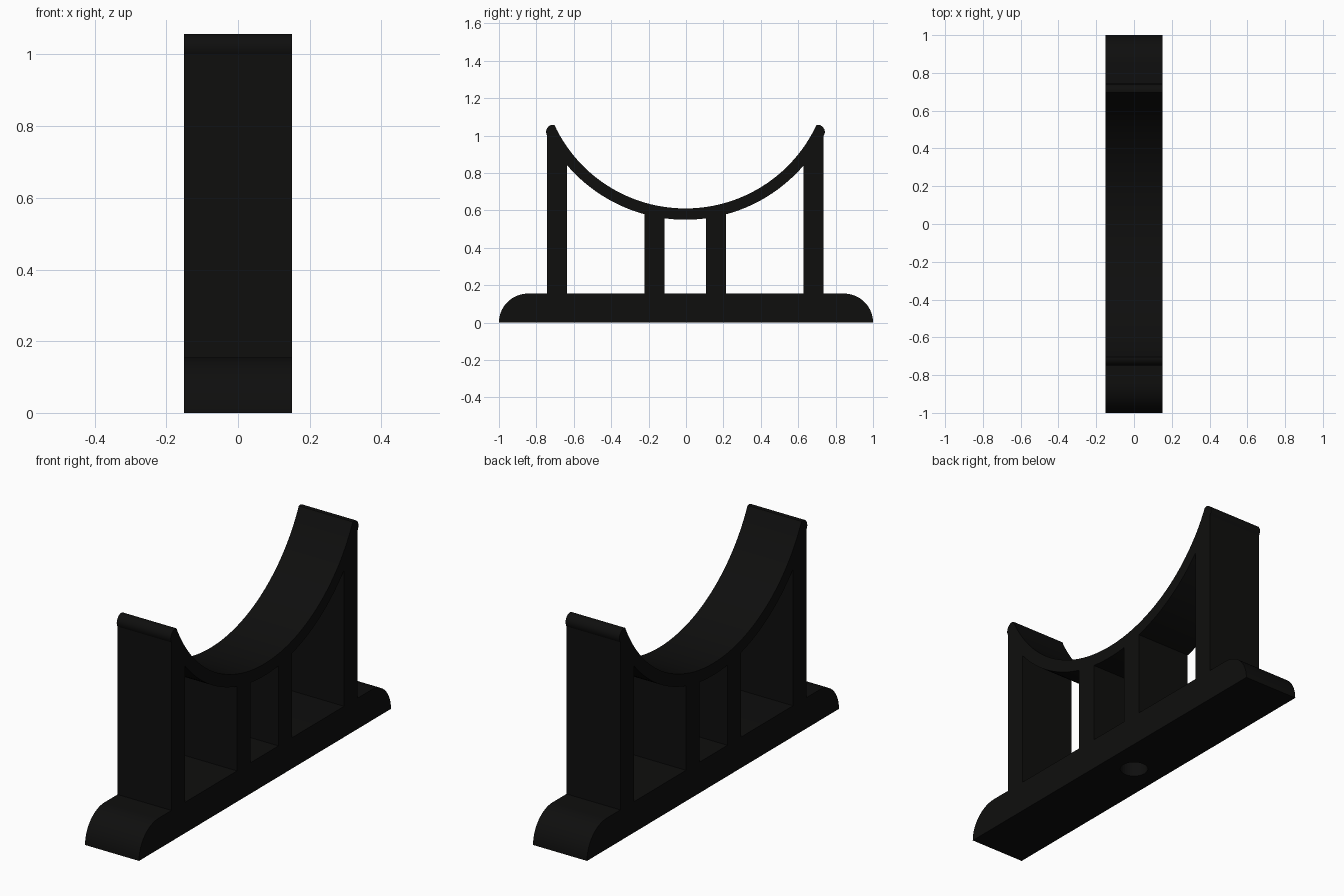
import bpy, bmesh, math

if "Cube" in bpy.data.objects:
    bpy.data.objects.remove(bpy.data.objects["Cube"])

HALF_W = 0.15            # half thickness along x
BASE_TOP = 0.155
CZ = 1.383               # height of the cradle's arc centre
R_IN, R_OUT = 0.773, 0.833
SHIFT = -0.003           # uprights and cradle sit slightly off centre

black = bpy.data.materials.new("black plastic")
black.diffuse_color = (0.0045, 0.0045, 0.0043, 1)
black.use_nodes = True
black.node_tree.nodes["Principled BSDF"].inputs["Base Color"].default_value = black.diffuse_color


def prism(name, profile):
    """Extrude a closed (y, z) profile across the full width in x."""
    bm = bmesh.new()
    face = bm.faces.new([bm.verts.new((-HALF_W, y, z)) for y, z in profile])
    ext = bmesh.ops.extrude_face_region(bm, geom=[face])
    verts = [v for v in ext["geom"] if isinstance(v, bmesh.types.BMVert)]
    bmesh.ops.translate(bm, verts=verts, vec=(2 * HALF_W, 0, 0))
    bmesh.ops.recalc_face_normals(bm, faces=bm.faces)
    mesh = bpy.data.meshes.new(name)
    bm.to_mesh(mesh)
    bm.free()
    obj = bpy.data.objects.new(name, mesh)
    bpy.context.collection.objects.link(obj)
    mesh.materials.append(black)
    bpy.ops.object.select_all(action='DESELECT')
    obj.select_set(True)
    bpy.context.view_layer.objects.active = obj
    bpy.ops.object.shade_smooth_by_angle(angle=math.radians(30))
    return obj


def arc(radius, a0, a1, n):
    """Points on the cradle circle, angles measured from straight down."""
    return [(SHIFT + radius * math.sin(a), CZ - radius * math.cos(a))
            for a in (a0 + (a1 - a0) * i / n for i in range(n + 1))]


# Base with quarter-round ends
n = 16
right = [(1 - BASE_TOP + BASE_TOP * math.cos(t), BASE_TOP * math.sin(t))
         for t in (math.pi / 2 * i / n for i in range(n + 1))]
base = prism("base", right + [(-y, z) for y, z in reversed(right)])

# Blind round hole under the base
bpy.ops.mesh.primitive_cylinder_add(vertices=32, radius=0.065, depth=0.2,
                                    location=(0, 0, 0))
cutter = bpy.context.object
cutter.name = "hole_cutter"
cutter.data.materials.append(black)
cutter.hide_render = True
cutter.hide_set(True)
hole = base.modifiers.new("hole", 'BOOLEAN')
hole.operation = 'DIFFERENCE'
hole.solver = 'EXACT'
hole.object = cutter

# Curved cradle with rounded tips
a_in, a_out = math.asin(0.70 / R_IN), math.asin(0.741 / R_OUT)
tip = [(0.712, 1.057), (0.722, 1.055), (0.734, 1.047), (0.743, 1.033),
       (0.746, 1.018)]
prism("cradle",
      arc(R_IN, -a_in, a_in, 56)
      + [(y + SHIFT, z) for y, z in tip]
      + arc(R_OUT, a_out, -a_out, 56)
      + [(SHIFT - y, z) for y, z in reversed(tip)])

# Uprights, with tops following the underside of the cradle
R_TOP = R_OUT - 0.008
for name, y0, y1 in (("front_outer_upright", -0.742, -0.635),
                     ("front_inner_upright", -0.222, -0.115),
                     ("back_inner_upright", 0.107, 0.214),
                     ("back_outer_upright", 0.628, 0.735)):
    a0, a1 = (math.asin((y - SHIFT) / R_TOP) for y in (y0, y1))
    foot = BASE_TOP - 0.01
    prism(name, [(y1, foot), (y0, foot)] + arc(R_TOP, a0, a1, 8))
